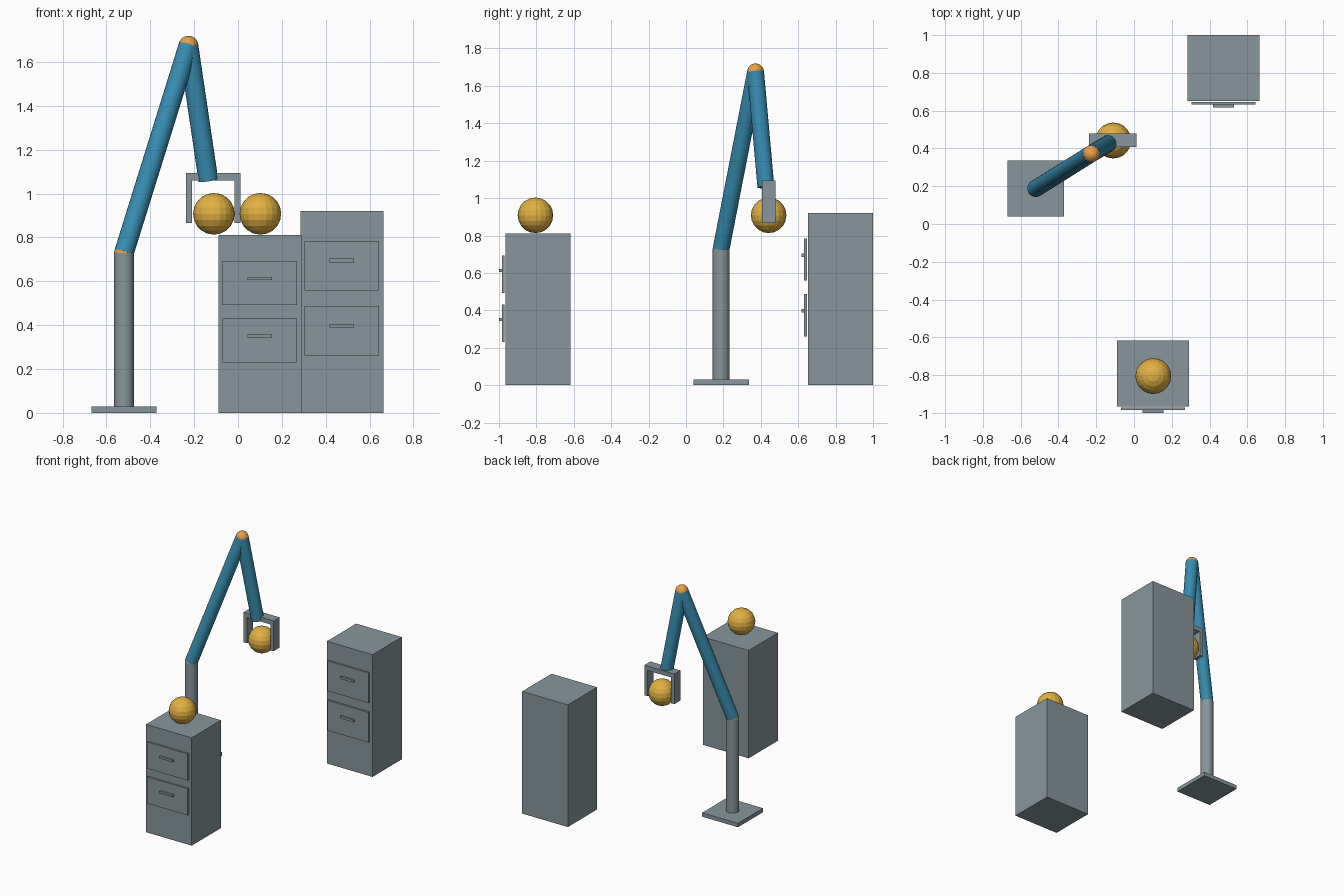
import bpy
from mathutils import Vector

if "Cube" in bpy.data.objects:
    bpy.data.objects.remove(bpy.data.objects["Cube"])


def make_material(name, rgb):
    m = bpy.data.materials.new(name)
    linear = [((c + 0.055) / 1.055) ** 2.4 for c in rgb]
    m.diffuse_color = (*linear, 1.0)
    m.use_nodes = True
    m.node_tree.nodes["Principled BSDF"].inputs["Base Color"].default_value = m.diffuse_color
    return m


GREY = make_material("steel_grey", (0.53, 0.59, 0.61))
BLUE = make_material("arm_blue", (0.22, 0.55, 0.69))
GOLD = make_material("ball_gold", (0.88, 0.69, 0.26))
ORANGE = make_material("joint_orange", (0.91, 0.63, 0.29))


def finish(name, mat):
    obj = bpy.context.object
    obj.name = name
    obj.data.materials.append(mat)
    return obj


def box(name, lo, hi, mat=GREY):
    lo, hi = Vector(lo), Vector(hi)
    bpy.ops.mesh.primitive_cube_add(size=1, location=(lo + hi) / 2)
    obj = finish(name, mat)
    size = hi - lo
    for v in obj.data.vertices:
        v.co = v.co * size
    return obj


def ball(name, center, radius, mat, segments=20, rings=10):
    bpy.ops.mesh.primitive_uv_sphere_add(
        segments=segments, ring_count=rings, radius=radius, location=center)
    return finish(name, mat)


def rod(name, start, end, radius, mat):
    start, end = Vector(start), Vector(end)
    axis = end - start
    bpy.ops.mesh.primitive_cylinder_add(
        vertices=24, radius=radius, depth=axis.length,
        location=(start + end) / 2, rotation=axis.to_track_quat('Z', 'Y').to_euler())
    return finish(name, mat)


def cabinet(name, x, y_front, y_back, height):
    half = 0.19
    box(name + "_body", (x - half, y_front, 0), (x + half, y_back, height))
    # two drawer fronts, each with a bar handle
    for label, level in (("upper", 0.73), ("lower", 0.407)):
        z = level * height
        dh = 0.123 * height
        box(f"{name}_{label}_drawer", (x - 0.17, y_front - 0.020, z - dh),
            (x + 0.17, y_front - 0.006, z + dh))
        z += 0.025 * height
        hh = 0.0092 * height
        box(f"{name}_{label}_handle", (x - 0.056, y_front - 0.035, z - hh),
            (x + 0.056, y_front - 0.020, z + hh))


# Cabinets
cabinet("front_cabinet", 0.10, -0.965, -0.617, 0.812)
cabinet("rear_cabinet", 0.474, 0.652, 1.0, 0.92)

# Arm stand
R = 0.045
shoulder = (-0.52, 0.188, 0.73)
elbow = (-0.226, 0.372, 1.675)
wrist = (-0.135, 0.427, 1.06)
box("base_plate", (-0.669, 0.039, 0), (-0.371, 0.337, 0.03))
rod("column", (-0.52, 0.188, 0.03), shoulder, R, GREY)

# Arm links and joints
rod("lower_arm", shoulder, elbow, R, BLUE)
rod("upper_arm", elbow, wrist, R, BLUE)
ball("shoulder_joint", shoulder, R, ORANGE)
ball("elbow_joint", elbow, R, ORANGE)

# Gripper
gx, y0, y1 = -0.113, 0.407, 0.479
box("gripper_bar", (gx - 0.125, y0, 1.06), (gx + 0.125, y1, 1.093))
for label, side in (("left", -1), ("right", 1)):
    xs = sorted((gx + side * 0.125, gx + side * 0.097))
    box(label + "_finger", (xs[0], y0, 0.866), (xs[1], y1, 1.06))

# Balls
ball("held_ball", (-0.11, 0.442, 0.908), 0.095, GOLD)
ball("resting_ball", (0.102, -0.805, 0.908), 0.095, GOLD)
